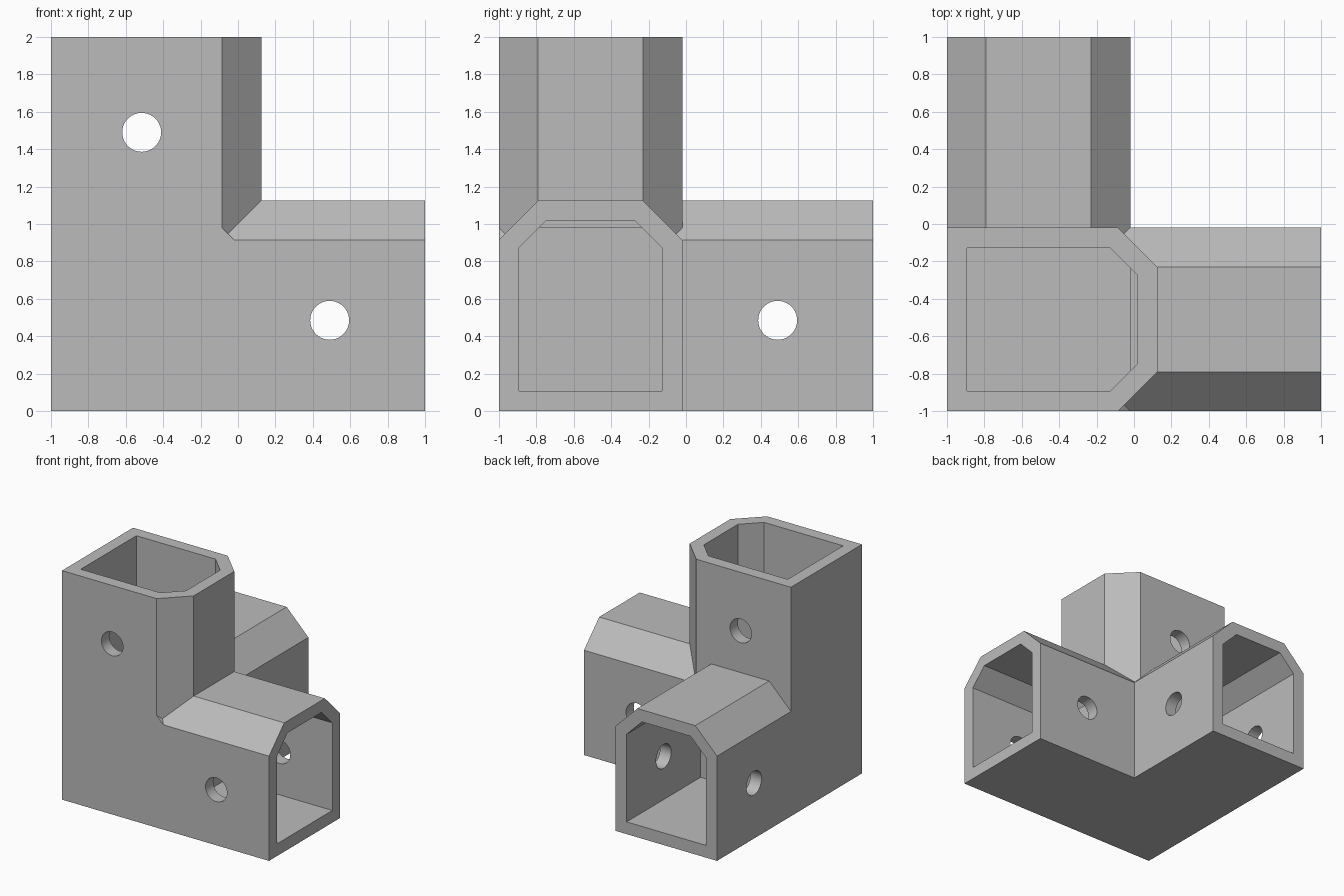
import bpy, bmesh
from math import sin, cos, pi

if "Cube" in bpy.data.objects:
    bpy.data.objects.remove(bpy.data.objects["Cube"], do_unlink=True)

grey = bpy.data.materials.new("plain_grey")
grey.use_nodes = True
colour = (0.5, 0.5, 0.5, 1)
grey.diffuse_color = colour
grey.node_tree.nodes["Principled BSDF"].inputs["Base Color"].default_value = colour


def prism(name, profile, start, end, place):
    """Extrude a 2D profile from start to end; place maps (u, v, w) to x, y, z."""
    bm = bmesh.new()
    rings = [[bm.verts.new(place(u, v, w)) for u, v in profile] for w in (start, end)]
    n = len(profile)
    for ring in rings:
        bm.faces.new(ring)
    for i in range(n):
        j = (i + 1) % n
        bm.faces.new((rings[0][i], rings[0][j], rings[1][j], rings[1][i]))
    bmesh.ops.recalc_face_normals(bm, faces=bm.faces)
    mesh = bpy.data.meshes.new(name)
    bm.to_mesh(mesh)
    bm.free()
    mesh.materials.append(grey)
    obj = bpy.data.objects.new(name, mesh)
    bpy.context.collection.objects.link(obj)
    return obj


def combine(target, other, operation):
    bpy.context.view_layer.objects.active = target
    mod = target.modifiers.new(operation, "BOOLEAN")
    mod.operation, mod.solver, mod.object = operation, "EXACT", other
    bpy.ops.object.modifier_apply(modifier=mod.name)
    bpy.data.objects.remove(other, do_unlink=True)


def socket_profile(lo, hi, base, top, cut):
    """Rectangle with its two top corners cut off."""
    return [(lo, base), (hi, base), (hi, top - cut), (hi - cut, top),
            (lo + cut, top), (lo, top - cut)]


SEAT = -0.02  # where every socket stops
outer = socket_profile(-1, SEAT, 0, 1.125, 0.21)
inner = socket_profile(-0.893, -0.127, 0.107, 1.02, 0.148)
hole = [(0.49 + 0.104 * cos(2 * pi * i / 40), 0.485 + 0.104 * sin(2 * pi * i / 40))
        for i in range(40)]

# Each arm: across, height and along mapped to world axes
arms = {
    "side": lambda a, h, t: (t, a, h),
    "back": lambda a, h, t: (a, t, h),
    "upright": lambda a, h, t: (h - 1, a, t + 1),
}

# Solid corner block with one clipped edge
block = [(-1, 0), (SEAT, 0), (SEAT, 0.915), (-0.085, 0.98), (-1, 0.98)]
connector = prism("corner_connector", block, -1, SEAT, arms["back"])

# Outer arms
for name, place in arms.items():
    combine(connector, prism(name + "_arm", outer, -0.5, 1, place), "UNION")

# Sockets and screw holes
for name, place in arms.items():
    combine(connector, prism(name + "_socket", inner, SEAT, 1.2, place), "DIFFERENCE")
    across = lambda t, h, a, place=place: place(a, h, t)
    combine(connector, prism(name + "_hole", hole, -1.2, 0.2, across), "DIFFERENCE")

# Merge coplanar faces
bm = bmesh.new()
bm.from_mesh(connector.data)
bmesh.ops.remove_doubles(bm, verts=bm.verts, dist=0.0001)
bmesh.ops.dissolve_limit(bm, angle_limit=0.01, verts=bm.verts, edges=bm.edges)
bm.to_mesh(connector.data)
bm.free()

bpy.ops.object.select_all(action="DESELECT")
connector.select_set(True)
bpy.context.view_layer.objects.active = connector
bpy.ops.object.shade_smooth_by_angle(angle=pi / 6)
